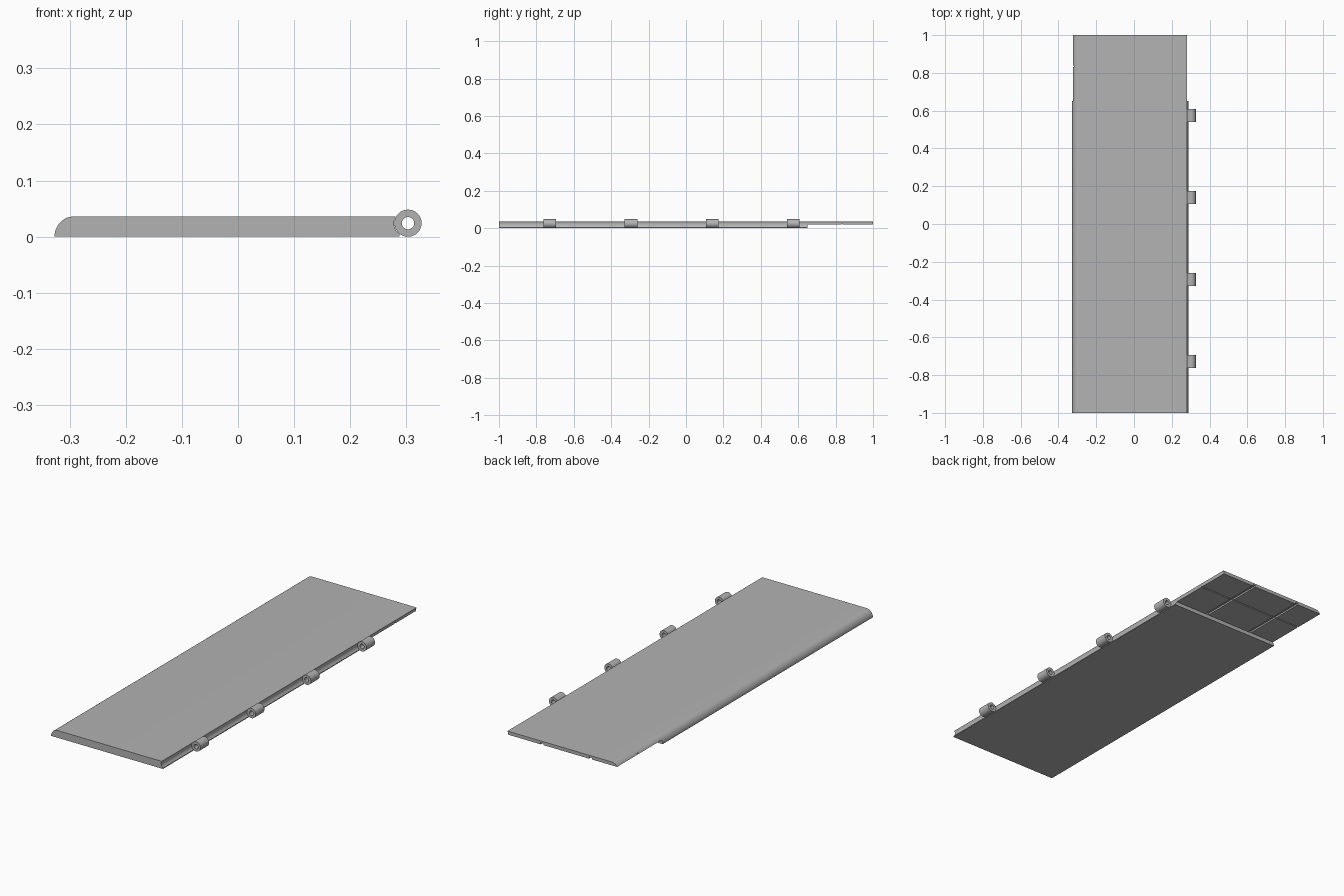
import bpy, bmesh
from math import cos, sin, pi, radians
from mathutils import Vector, Matrix

if "Cube" in bpy.data.objects:
    bpy.data.objects.remove(bpy.data.objects["Cube"], do_unlink=True)

grey = bpy.data.materials.new("plain_grey")
grey.use_nodes = True
colour = (0.45, 0.45, 0.45, 1)
grey.diffuse_color = colour
grey.node_tree.nodes["Principled BSDF"].inputs["Base Color"].default_value = colour

THICK, STEP_Y, STEP_Z = 0.036, 0.65, 0.019
PIN_X, PIN_Z, PIN_R, HOLE_R = 0.303, 0.024, 0.0242, 0.011


def add_object(name, bm):
    bmesh.ops.recalc_face_normals(bm, faces=bm.faces)
    mesh = bpy.data.meshes.new(name)
    bm.to_mesh(mesh)
    bm.free()
    obj = bpy.data.objects.new(name, mesh)
    obj.data.materials.append(grey)
    bpy.context.collection.objects.link(obj)
    return obj


def activate(obj):
    bpy.ops.object.select_all(action="DESELECT")
    obj.select_set(True)
    bpy.context.view_layer.objects.active = obj


def smooth(obj):
    activate(obj)
    bpy.ops.object.shade_smooth_by_angle(angle=radians(30))


def cut_box(target, low, high):
    bm = bmesh.new()
    low, high = Vector(low), Vector(high)
    size = Matrix.Diagonal((high - low).to_4d())
    bmesh.ops.create_cube(bm, size=1, matrix=Matrix.Translation((low + high) / 2) @ size)
    cutter = add_object("cutter", bm)
    cutter.hide_render = True
    mod = target.modifiers.new("cut", "BOOLEAN")
    mod.operation, mod.solver, mod.object = "DIFFERENCE", "EXACT", cutter
    activate(target)
    bpy.ops.object.modifier_apply(modifier=mod.name)
    bpy.data.objects.remove(cutter, do_unlink=True)


# Panel section: rounded left edge, hollow hinge edge with a small lower lip
profile = [(-0.292 - 0.035 * cos(a), THICK * sin(a))
           for a in (i * pi / 24 for i in range(13))]
profile += [(PIN_X - 0.025 * cos(a), PIN_Z + 0.025 * sin(a))
            for a in (radians(28.7 - i * 10.2) for i in range(9))]
profile.append((profile[-1][0], 0))
bm = bmesh.new()
face = bm.faces.new([bm.verts.new((x, -1, z)) for x, z in profile])
ext = bmesh.ops.extrude_face_region(bm, geom=[face])
bmesh.ops.translate(bm, vec=(0, 2, 0),
                    verts=[v for v in ext["geom"] if isinstance(v, bmesh.types.BMVert)])
panel = add_object("panel", bm)

# Thin rear tongue, with shallow grooves underneath
cut_box(panel, (-0.5, STEP_Y, -0.1), (0.5, 1.1, STEP_Z))
for x in (0.09, -0.175):
    cut_box(panel, (x - 0.008, STEP_Y + 0.002, 0), (x + 0.008, 1.1, STEP_Z + 0.008))
cut_box(panel, (-0.5, 0.832, 0), (0.5, 0.838, STEP_Z + 0.006))
smooth(panel)

# Hinge knuckles: hollow rings along the right edge
for i in range(4):
    y = 0.574 - i * 0.434
    bm = bmesh.new()
    corners = [bm.verts.new((PIN_X + r, y + dy, PIN_Z))
               for r, dy in ((HOLE_R, -0.034), (PIN_R, -0.034), (PIN_R, 0.034), (HOLE_R, 0.034))]
    edges = [bm.edges.new((corners[k], corners[(k + 1) % 4])) for k in range(4)]
    bmesh.ops.spin(bm, geom=corners + edges, cent=(PIN_X, y, PIN_Z), axis=(0, 1, 0),
                   angle=2 * pi, steps=32, use_merge=True)
    bmesh.ops.remove_doubles(bm, verts=bm.verts, dist=0.0001)
    smooth(add_object(f"hinge_knuckle_{i + 1}", bm))
